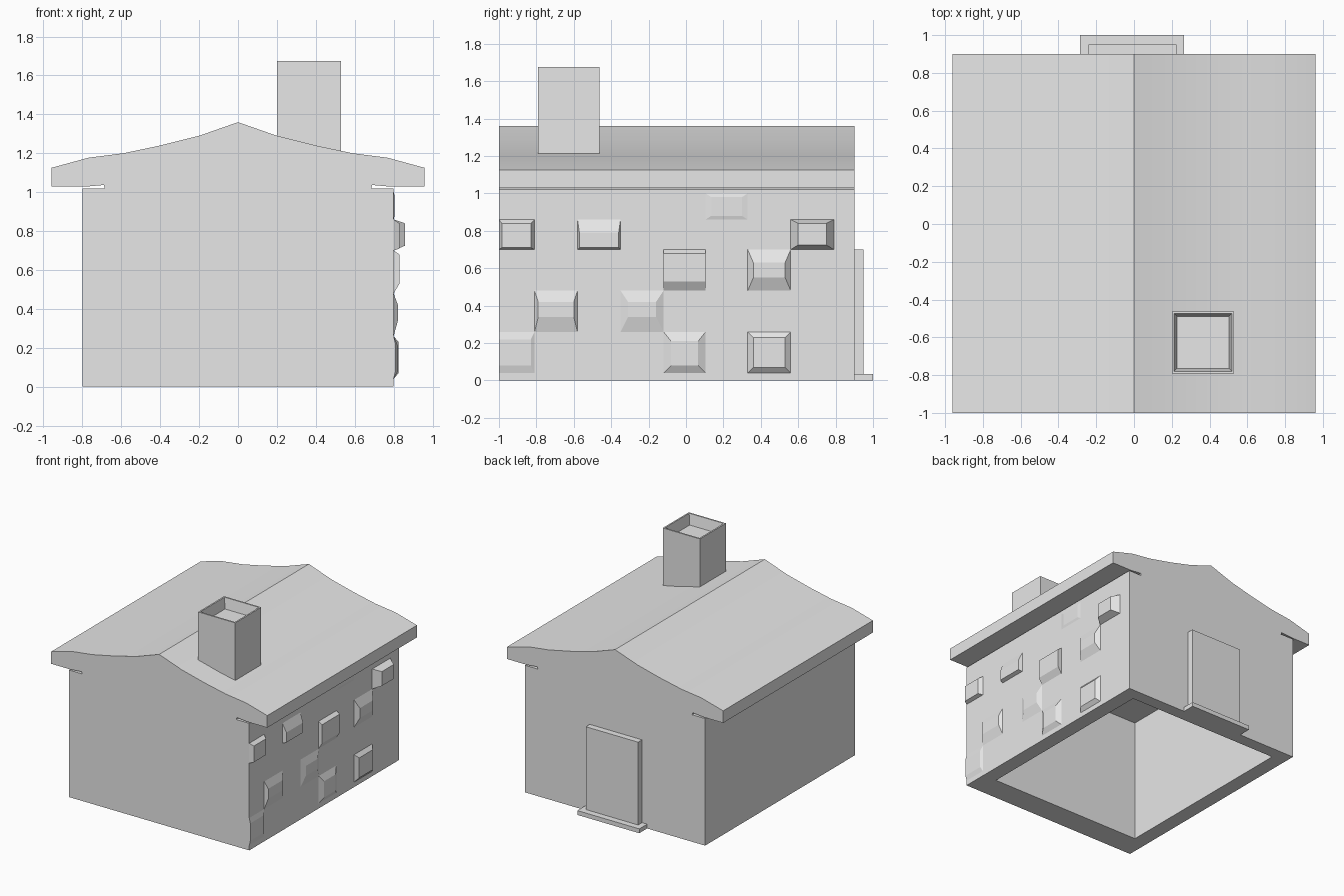
import bpy
import bmesh
from math import radians

old = bpy.data.objects.get("Cube")
if old:
    bpy.data.objects.remove(old, do_unlink=True)

grey = bpy.data.materials.new("plain_grey")
grey.use_nodes = True
colour = (0.8, 0.8, 0.8, 1)
grey.diffuse_color = colour
grey.node_tree.nodes["Principled BSDF"].inputs["Base Color"].default_value = colour


def loft(name, rings, smooth=False):
    """Bridge equal-length point rings in order and cap both ends."""
    bm = bmesh.new()
    loops = [[bm.verts.new(p) for p in ring] for ring in rings]
    n = len(loops[0])
    for a, b in zip(loops, loops[1:]):
        for i in range(n):
            j = (i + 1) % n
            bm.faces.new((a[i], a[j], b[j], b[i]))
    bm.faces.new(loops[0])
    bm.faces.new(loops[-1])
    bmesh.ops.recalc_face_normals(bm, faces=bm.faces)
    mesh = bpy.data.meshes.new(name)
    bm.to_mesh(mesh)
    bm.free()
    mesh.materials.append(grey)
    obj = bpy.data.objects.new(name, mesh)
    bpy.context.collection.objects.link(obj)
    if smooth:
        bpy.ops.object.select_all(action="DESELECT")
        obj.select_set(True)
        bpy.context.view_layer.objects.active = obj
        bpy.ops.object.shade_smooth_by_angle(angle=radians(30))
    return obj


def rect(a0, a1, b0, b1):
    return [(a0, b0), (a1, b0), (a1, b1), (a0, b1)]


def flat(x0, x1, y0, y1, z):
    return [(x, y, z) for x, y in rect(x0, x1, y0, y1)]


def upright(x, y0, y1, z0, z1):
    return [(x, y, z) for y, z in rect(y0, y1, z0, z1)]


FRONT, BACK, SIDE = -1.0, 0.9, 0.8

# Walls: a shell open at the bottom with a flat ceiling
loft("walls", [flat(-SIDE, SIDE, FRONT, BACK, 1.02),
               flat(-SIDE, SIDE, FRONT, BACK, 0),
               flat(-0.68, 0.68, -0.8, 0.8, 0),
               flat(-0.68, 0.68, -0.8, 0.8, 1.0)])

# Roof: half profile from ridge to eave and under, mirrored, then extruded
half = [(0.2, 1.29), (0.4, 1.24), (0.59, 1.2), (0.77, 1.177), (0.96, 1.125),
        (0.96, 1.028), (0.79, 1.028), (0.69, 1.037), (0.685, 1.02)]
profile = [(0, 1.36)] + half + [(-x, z) for x, z in reversed(half)]
loft("roof", [[(x, y, z) for x, z in profile] for y in (FRONT, BACK)], smooth=True)

# Chimney with a shallow opening
cx, cy, r = 0.365, -0.627, 0.165


def square(inset, z):
    s = r - inset
    return flat(cx - s, cx + s, cy - s, cy + s, z)


loft("chimney", [square(0, 1.15), square(0, 1.675),
                 square(0.012, 1.675), square(0.027, 1.59)])

# Back door and its step
loft("door", [flat(-0.24, 0.225, 0.88, 0.95, z) for z in (0.01, 0.70)])
loft("door_step", [flat(-0.285, 0.265, 0.88, 1.0, z) for z in (0, 0.035)])

# Wall stones: y start, y end, row, insets (left, right, bottom, top), depth
rows = [(0.04, 0.26), (0.26, 0.48), (0.48, 0.70), (0.70, 0.86), (0.86, 1.0)]
stones = [
    (-1.0, -0.81, 3, (0.015, 0.02, 0.01, 0.02), 0.03),
    (-0.58, -0.35, 3, (0.01, 0.01, 0.01, 0.07), 0.03),
    (0.56, 0.79, 3, (0.04, 0.04, 0.025, 0.02), 0.058),
    (-0.12, 0.105, 2, (0, 0, 0.05, 0.02), 0.03),
    (0.33, 0.56, 2, (0.03, 0.03, 0.07, 0.07), 0.03),
    (-0.81, -0.58, 1, (0.02, 0.02, 0.08, 0.06), 0.022),
    (-0.35, -0.12, 1, (0.04, 0.04, 0.08, 0.06), 0.02),
    (-1.0, -0.81, 0, (0, 0.02, 0.04, 0.04), 0.01),
    (-0.12, 0.105, 0, (0.04, 0.04, 0.04, 0.05), 0.022),
    (0.33, 0.56, 0, (0.03, 0.03, 0.03, 0.03), 0.025),
    (0.105, 0.33, 4, (0.03, 0.03, 0.02, 0.02), 0.005),
]
for y0, y1, row, (left, right, low, top), depth in stones:
    z0, z1 = rows[row]
    loft("wall_stone", [
        upright(SIDE - 0.01, y0, y1, z0, z1),
        upright(SIDE, y0, y1, z0, z1),
        upright(SIDE + depth, y0 + left, y1 - right, z0 + low, z1 - top)])
